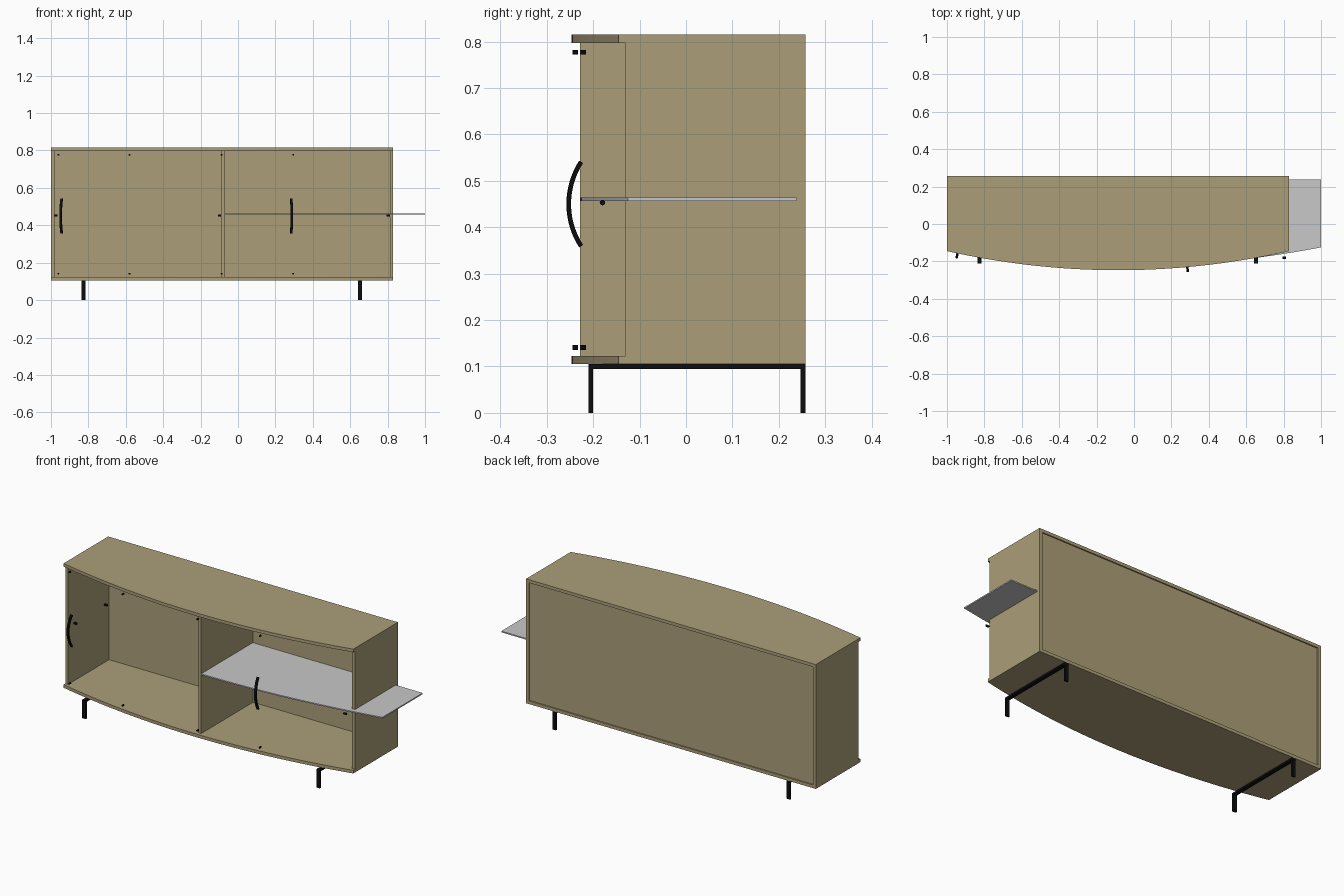
import bpy
import bmesh
from math import radians, atan2, cos, sin
from mathutils import Matrix, Vector

cube = bpy.data.objects.get("Cube")
if cube:
    bpy.data.objects.remove(cube, do_unlink=True)


def material(name, rgb):
    m = bpy.data.materials.new(name)
    m.use_nodes = True
    m.diffuse_color = (*rgb, 1)
    m.node_tree.nodes["Principled BSDF"].inputs["Base Color"].default_value = (*rgb, 1)
    return m


TAN = material("tan wood", (0.41, 0.345, 0.19))
GLASS = material("pale grey glass", (0.58, 0.58, 0.58))
BLACK = material("black metal", (0.004, 0.004, 0.004))

LEFT, RIGHT, BACK = -1.0, 0.83, 0.257
MID = (LEFT + RIGHT) / 2
HALF = RIGHT - MID
BOTTOM, TOP, THICK = 0.105, 0.815, 0.018


def front_y(x):
    """Bowed front line of the cabinet."""
    return -0.247 + 0.102 * ((x - MID) / HALF) ** 2


def finish(bm, name, mat):
    bmesh.ops.recalc_face_normals(bm, faces=bm.faces)
    mesh = bpy.data.meshes.new(name)
    bm.to_mesh(mesh)
    bm.free()
    mesh.materials.append(mat)
    mesh.shade_smooth()
    mesh.set_sharp_from_angle(angle=radians(30))
    ob = bpy.data.objects.new(name, mesh)
    bpy.context.collection.objects.link(ob)
    return ob


def box(name, lo, hi, mat):
    bm = bmesh.new()
    lo, hi = Vector(lo), Vector(hi)
    size = Matrix.Diagonal((*(hi - lo), 1))
    bmesh.ops.create_cube(bm, size=1, matrix=Matrix.Translation((lo + hi) / 2) @ size)
    return finish(bm, name, mat)


def prism(name, points, offset, mat):
    """Extrude a closed 3D outline along an offset."""
    bm = bmesh.new()
    face = bm.faces.new([bm.verts.new(p) for p in points])
    extruded = bmesh.ops.extrude_face_region(bm, geom=[face])["geom"]
    verts = [g for g in extruded if isinstance(g, bmesh.types.BMVert)]
    bmesh.ops.translate(bm, verts=verts, vec=offset)
    return finish(bm, name, mat)


def cylinder(name, centre, radius, length, axis, mat):
    bm = bmesh.new()
    rot = Matrix.Rotation(radians(90), 4, axis)
    bmesh.ops.create_cone(bm, cap_ends=True, segments=12, radius1=radius, radius2=radius,
                          depth=length, matrix=Matrix.Translation(centre) @ rot)
    return finish(bm, name, mat)


def bowed_slab(name, x0, x1, back, curve, z, thick, mat):
    steps = 40
    xs = [x0 + (x1 - x0) * i / steps for i in range(steps + 1)]
    outline = [(x, curve(x), z) for x in xs] + [(x1, back, z), (x0, back, z)]
    return prism(name, outline, (0, 0, thick), mat)


# Top and bottom boards with a bowed front
bowed_slab("top_board", LEFT, RIGHT, BACK, front_y, TOP - THICK, THICK, TAN)
bowed_slab("bottom_board", LEFT, RIGHT, BACK, front_y, BOTTOM, THICK, TAN)

# Upright panels
z0, z1 = BOTTOM + THICK, TOP - THICK
box("right_side_panel", (LEFT, -0.13, z0), (LEFT + THICK, BACK, z1), TAN)
box("left_side_panel", (RIGHT - THICK, -0.13, z0), (RIGHT, BACK, z1), TAN)
box("divider", (-0.091, -0.228, z0), (-0.073, 0.24, z1), TAN)
box("back_panel", (LEFT + THICK, 0.24, z0), (RIGHT - THICK, 0.25, z1), TAN)

# Glass shelf sliding out through the side
bowed_slab("glass_shelf", -0.073, 1.0, 0.238,
           lambda x: -0.228 + 0.103 * ((x + 0.073) / 1.073) ** 2, 0.457, 0.007, GLASS)

# Bow handles, square to the curved front
for name, x in (("right_handle", -0.943), ("left_handle", 0.285)):
    slope = 2 * 0.102 * (x - MID) / HALF ** 2
    spin = Matrix.Rotation(atan2(slope, 1), 4, "Z")
    steps, span = 20, radians(33)
    angles = [span * (2 * i / steps - 1) for i in range(steps + 1)]

    def arc(r):
        return [(-0.0065, 0.141 - r * cos(a), r * sin(a)) for a in angles]

    handle = prism(name, arc(0.171) + arc(0.162)[::-1], (0.013, 0, 0), BLACK)
    handle.matrix_world = Matrix.Translation((x, front_y(x) + 0.003, 0.45)) @ spin

# Small door pivots along the top and bottom
for i, x in enumerate((-0.96, -0.58, -0.088, 0.295)):
    for level, z in (("lower", 0.141), ("upper", 0.777)):
        cylinder(f"{level}_pivot_{i + 1}", (x, front_y(x) + 0.008, z), 0.005, 0.012, "X", BLACK)

# Shelf pins
for i, (x, y) in enumerate(((-0.974, -0.075), (-0.974, 0.2), (-0.099, -0.075),
                            (-0.099, 0.2), (0.803, -0.18), (0.803, 0.1))):
    cylinder(f"shelf_pin_{i + 1}", (x, y, 0.453), 0.006, 0.018, "Y", BLACK)

# Leg frames: two posts joined by a rail
for side, x in (("right", -0.826), ("left", 0.653)):
    a, b = x - 0.011, x + 0.011
    box(f"{side}_leg_rail", (a, -0.21, 0.095), (b, BACK, BOTTOM), BLACK)
    for end, y in (("front", -0.21), ("back", BACK - 0.01)):
        box(f"{side}_{end}_leg", (a, y, 0), (b, y + 0.01, 0.095), BLACK)
